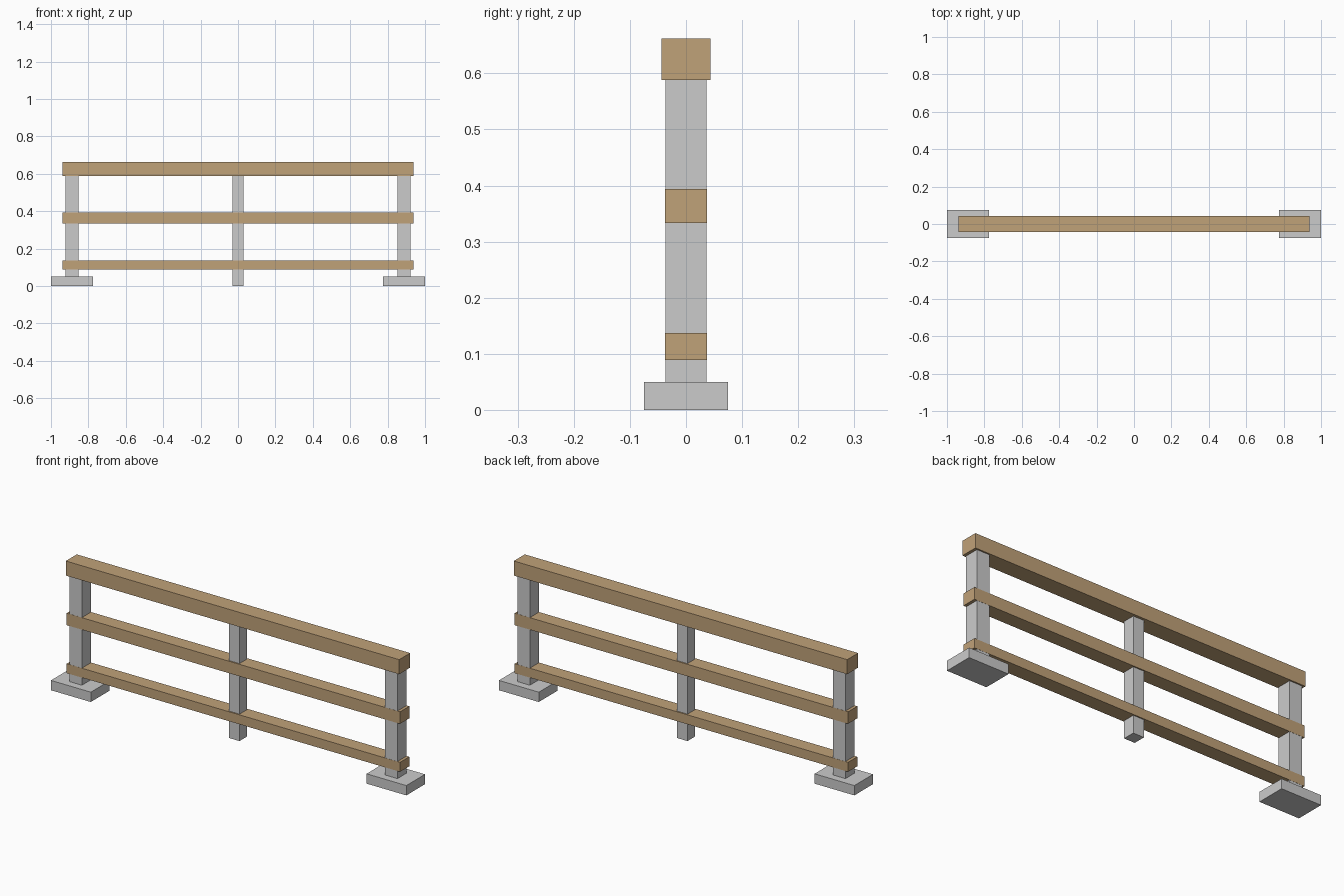
import bpy

if "Cube" in bpy.data.objects:
    bpy.data.objects.remove(bpy.data.objects["Cube"])

wood = bpy.data.materials.new("wood")
wood.diffuse_color = (0.53, 0.36, 0.19, 1)
wood.use_nodes = True
wood.node_tree.nodes["Principled BSDF"].inputs["Base Color"].default_value = wood.diffuse_color


def box(name, x, y, z, mat=None):
    """Axis-aligned box from (min, max) ranges."""
    ranges = (x, y, z)
    bpy.ops.mesh.primitive_cube_add(size=1, location=[(a + b) / 2 for a, b in ranges])
    ob = bpy.context.object
    ob.name = name
    ob.scale = [b - a for a, b in ranges]
    bpy.ops.object.transform_apply(location=False, rotation=False, scale=True)
    if mat:
        ob.data.materials.append(mat)
    return ob


# End posts standing on footings
for side, s in (("left", -1), ("right", 1)):
    cx = s * 0.888
    box(side + "_footing", (cx - 0.112, cx + 0.112), (-0.075, 0.075), (0, 0.05))
    box(side + "_post", (cx - 0.035, cx + 0.035), (-0.0365, 0.0365), (0.05, 0.588))

# Slimmer middle post
box("middle_post", (-0.03, 0.03), (-0.031, 0.031), (0, 0.588))

# Wooden rails
for name, half_depth, z in (("top_rail", 0.044, (0.588, 0.662)),
                            ("middle_rail", 0.0372, (0.333, 0.394)),
                            ("bottom_rail", 0.0372, (0.089, 0.137))):
    box(name, (-0.938, 0.938), (-half_depth, half_depth), z, wood)
